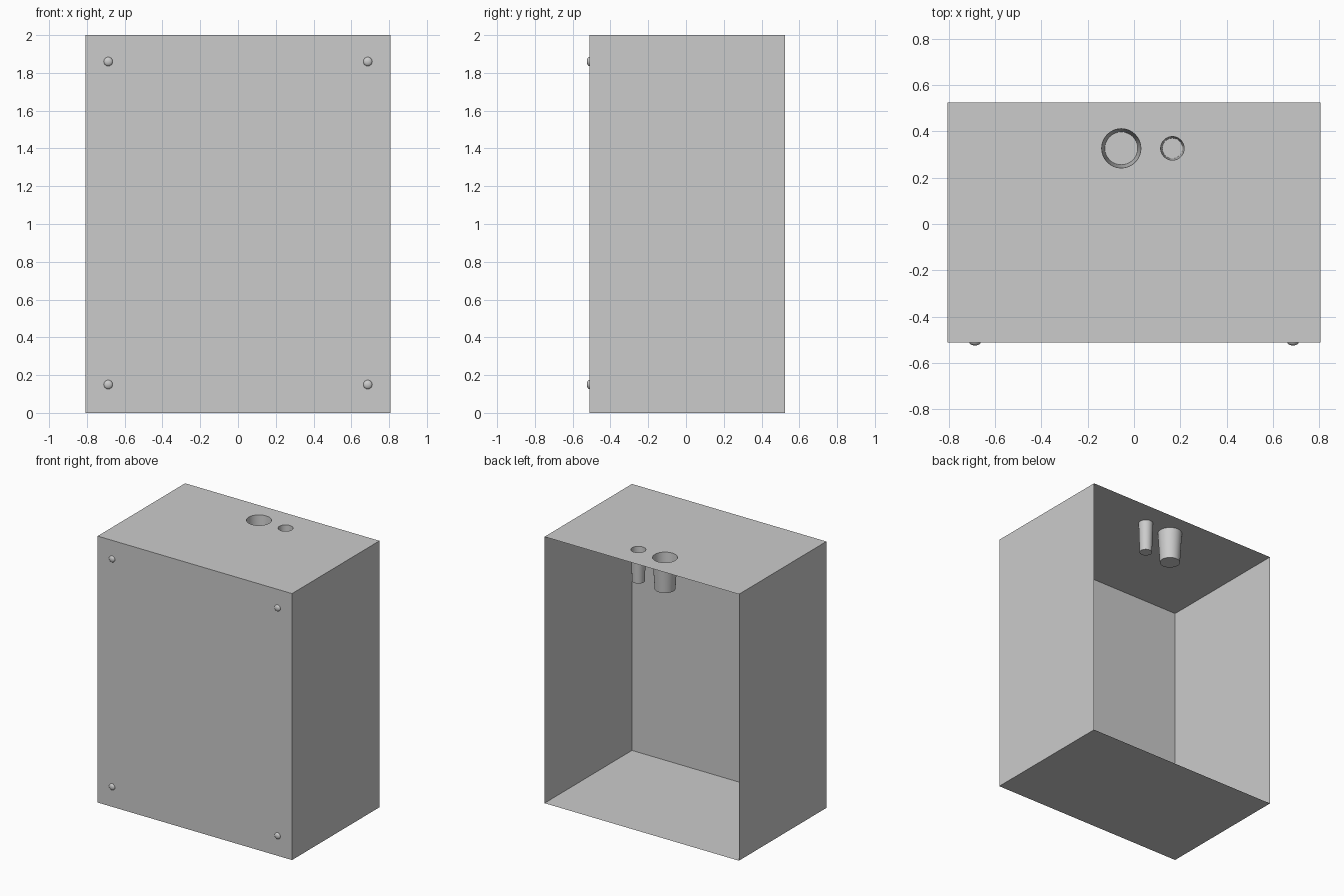
import bpy, bmesh, math
from mathutils import Matrix, Vector

cube = bpy.data.objects.get("Cube")
if cube:
    bpy.data.objects.remove(cube, do_unlink=True)

HALF_W, FRONT, BACK, HEIGHT = 0.807, -0.512, 0.525, 2.0
SIDES = 32
# Wells sunk into the top: x, y, rim radius, floor radius, depth
WELLS = {"large_well": (-0.055, 0.327, 0.085, 0.071, 0.235),
         "small_well": (0.166, 0.327, 0.051, 0.044, 0.235)}

grey = bpy.data.materials.new("light_grey")
grey.use_nodes = True
colour = (0.6, 0.6, 0.6, 1)
grey.diffuse_color = colour
grey.node_tree.nodes["Principled BSDF"].inputs["Base Color"].default_value = colour


def finish(bm, name, smooth=False):
    mesh = bpy.data.meshes.new(name)
    bm.to_mesh(mesh)
    bm.free()
    mesh.materials.append(grey)
    obj = bpy.data.objects.new(name, mesh)
    bpy.context.collection.objects.link(obj)
    if smooth:
        bpy.ops.object.select_all(action='DESELECT')
        obj.select_set(True)
        bpy.context.view_layer.objects.active = obj
        bpy.ops.object.shade_smooth_by_angle(angle=math.radians(40))
    return obj


def ring(bm, x, y, z, radius):
    steps = [2 * math.pi * i / SIDES for i in range(SIDES)]
    return [bm.verts.new((x + radius * math.cos(a), y + radius * math.sin(a), z))
            for a in steps]


def loop_edges(bm, verts):
    return [bm.edges.new((v, verts[(i + 1) % len(verts)])) for i, v in enumerate(verts)]


# Thin-walled cabinet, open at the back
bm = bmesh.new()
outline = [(-HALF_W, FRONT), (HALF_W, FRONT), (HALF_W, BACK), (-HALF_W, BACK)]
low, high = ([bm.verts.new((x, y, z)) for x, y in outline] for z in (0, HEIGHT))
bm.faces.new(low[::-1])
for i in (0, 1, 3):
    j = (i + 1) % 4
    bm.faces.new((low[i], low[j], high[j], high[i]))
finish(bm, "cabinet_walls")

# Top panel with round openings
bm = bmesh.new()
edges = loop_edges(bm, [bm.verts.new((x, y, HEIGHT)) for x, y in outline])
for x, y, rim, floor, depth in WELLS.values():
    edges += loop_edges(bm, ring(bm, x, y, HEIGHT, rim))
bmesh.ops.triangle_fill(bm, edges=edges, use_beauty=True, normal=Vector((0, 0, 1)))
for face in bm.faces:
    if face.normal.z < 0:
        face.normal_flip()
finish(bm, "top_panel")

# Tapered wells with closed floors
for name, (x, y, rim, floor, depth) in WELLS.items():
    bm = bmesh.new()
    upper = ring(bm, x, y, HEIGHT, rim)
    lower = ring(bm, x, y, HEIGHT - depth, floor)
    for i in range(SIDES):
        j = (i + 1) % SIDES
        bm.faces.new((upper[i], upper[j], lower[j], lower[i]))
    bm.faces.new(lower)
    finish(bm, name, smooth=True)

# Domed screw heads at the front corners
for side, x in (("right", -0.687), ("left", 0.687)):
    for level, z in (("lower", 0.15), ("upper", 1.86)):
        bm = bmesh.new()
        bmesh.ops.create_uvsphere(bm, u_segments=16, v_segments=12, radius=0.024)
        bmesh.ops.delete(bm, geom=[v for v in bm.verts if v.co.z < -0.001], context='VERTS')
        bmesh.ops.scale(bm, vec=(1, 1, 0.55), verts=bm.verts)
        bmesh.ops.rotate(bm, matrix=Matrix.Rotation(math.pi / 2, 3, 'X'), verts=bm.verts)
        bmesh.ops.translate(bm, vec=(x, FRONT, z), verts=bm.verts)
        finish(bm, f"{level}_{side}_screw", smooth=True)
